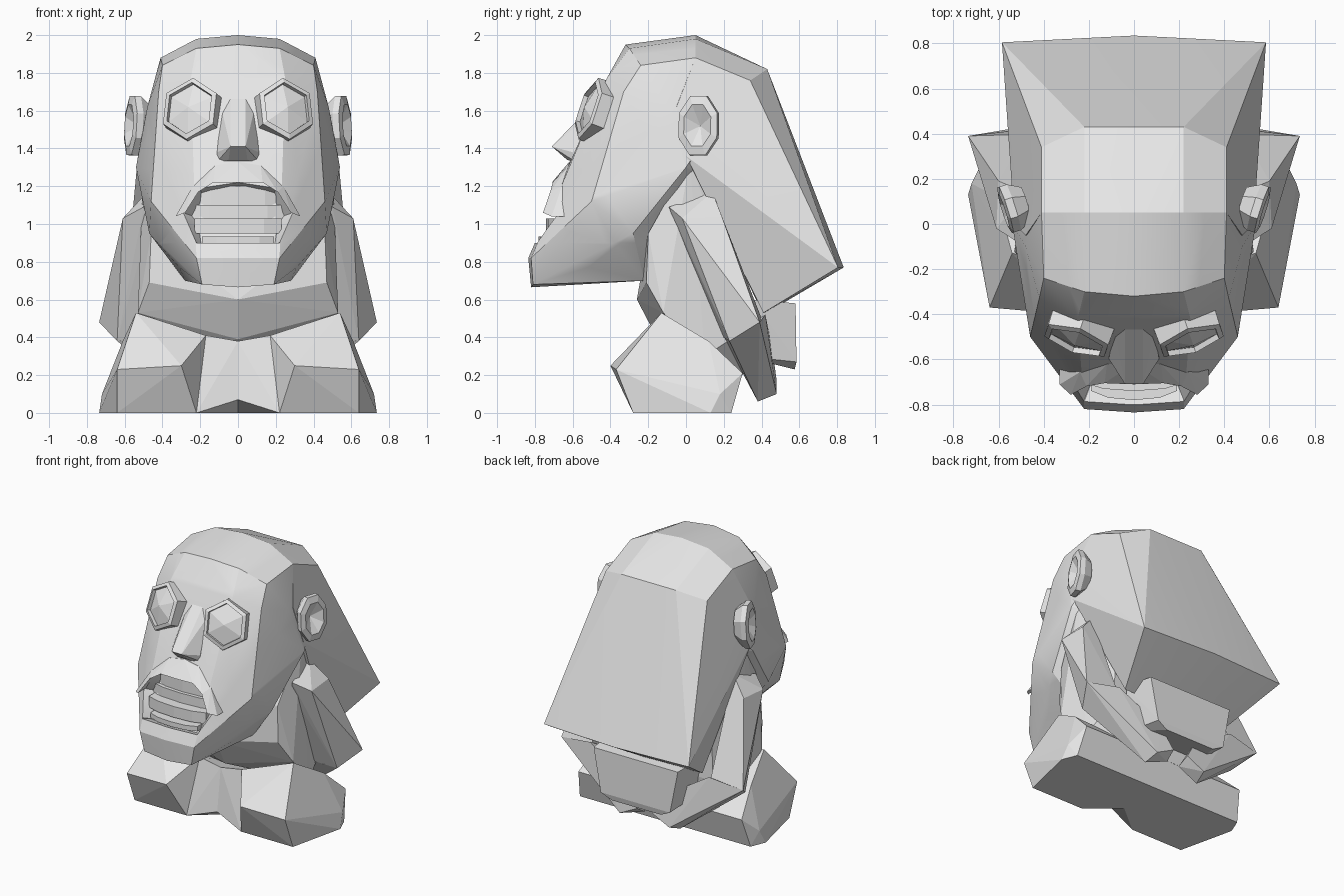
import bpy
import bmesh
import math
from mathutils import Vector

if "Cube" in bpy.data.objects:
    bpy.data.objects.remove(bpy.data.objects["Cube"])

stone = bpy.data.materials.new("grey stone")
stone.use_nodes = True
stone.diffuse_color = (0.8, 0.8, 0.8, 1)
stone.node_tree.nodes["Principled BSDF"].inputs["Base Color"].default_value = (0.8, 0.8, 0.8, 1)


def make_object(name, bm, smooth_angle=0):
    """Turn a bmesh into a stone object, smooth across shallow edges only."""
    bmesh.ops.recalc_face_normals(bm, faces=bm.faces[:])
    for face in bm.faces:
        face.smooth = smooth_angle > 0
    for edge in bm.edges:
        edge.smooth = edge.calc_face_angle(math.pi) < math.radians(smooth_angle)
    mesh = bpy.data.meshes.new(name)
    bm.to_mesh(mesh)
    bm.free()
    mesh.materials.append(stone)
    obj = bpy.data.objects.new(name, mesh)
    bpy.context.scene.collection.objects.link(obj)


def flip(points):
    return [(-x, y, z) for x, y, z in points]


def hull_mesh(points):
    """Faceted convex block: every plane with all points on one side is a face."""
    points = [Vector(p) for p in sorted(set(points))]
    count = len(points)
    found = {}
    for i in range(count):
        for j in range(i + 1, count):
            for k in range(j + 1, count):
                normal = (points[j] - points[i]).cross(points[k] - points[i])
                if normal.length < 0.0001:
                    continue
                normal.normalize()
                level = normal.dot(points[i])
                heights = [normal.dot(p) - level for p in points]
                if min(heights) > -0.00002 or max(heights) < 0.00002:
                    flat = frozenset(n for n, h in enumerate(heights) if abs(h) < 0.00002)
                    found[flat] = normal
    bm = bmesh.new()
    verts = [bm.verts.new(p) for p in points]
    for flat, normal in found.items():
        if any(flat < other for other in found):
            continue
        middle = sum((points[n] for n in flat), Vector()) / len(flat)
        u = normal.orthogonal().normalized()
        v = normal.cross(u)
        ring = sorted(flat, key=lambda n: math.atan2(v.dot(points[n] - middle),
                                                     u.dot(points[n] - middle)))
        bm.faces.new([verts[n] for n in ring])
    for vert in verts:
        if not vert.link_faces:
            bm.verts.remove(vert)
    bmesh.ops.recalc_face_normals(bm, faces=bm.faces[:])
    return bm


def symmetric(name, half, smooth_angle=0):
    make_object(name, hull_mesh(half + flip(half)), smooth_angle)


def pair(name, points):
    make_object("left_" + name, hull_mesh(points))
    make_object("right_" + name, hull_mesh(flip(points)))


def dished(name, center, normal, width, height, sides, rings, apex):
    """Elliptical stack of (scale, offset) rings closed by an apex point."""
    bm = bmesh.new()
    n = Vector(normal).normalized()
    u = Vector((0, 0, 1)).cross(n).normalized()
    v = n.cross(u)
    center = Vector(center)
    loops = []
    for scale, offset in rings:
        loop = []
        for i in range(sides):
            a = math.tau * (i + 0.5 * (sides == 8)) / sides + math.pi / 2
            spot = center + n * offset
            spot += (u * math.cos(a) * width + v * math.sin(a) * height) * scale
            loop.append(bm.verts.new(spot))
        loops.append(loop)
    tip = bm.verts.new(center + n * apex)
    bm.faces.new(loops[0])
    for i in range(sides):
        j = (i + 1) % sides
        for low, high in zip(loops, loops[1:]):
            bm.faces.new((low[i], low[j], high[j], high[i]))
        bm.faces.new((loops[-1][i], loops[-1][j], tip))
    make_object(name, bm)


def face_y(z):
    """Depth of the sloping face plane at a height."""
    return -0.42 - 0.437 * (1.77 - z)


# Face and skull
skull = [
    (0, 0.05, 2), (0.22, 0.05, 1.98), (0.41, 0.05, 1.88),
    (0, -0.32, 1.95), (0.22, -0.3, 1.93), (0.4, -0.24, 1.84),
    (0, -0.42, 1.77), (0.25, -0.42, 1.77), (0.42, -0.33, 1.7),
    (0.48, -0.1, 1.62), (0.54, 0, 1.3), (0.46, -0.5, 1.12),
    (0.47, -0.28, 0.95), (0.31, -0.52, 0.77), (0.28, -0.22, 0.7),
    (0.19, -0.81, 0.68), (0.22, -0.82, 0.82), (0, -0.835, 0.82),
    (0, -0.82, 0.665), (0.4, 0.3, 1.75), (0.3, 0.2, 1.2)]
head = hull_mesh(skull + flip(skull))

# Mouth opening: score the outline into the face and sink the faces inside it
right_half = [(0, 1.22), (0.2, 1.19), (0.29, 1.06), (0.22, 0.9)]
outline = right_half + [(-x, z) for x, z in reversed(right_half[1:])]
sides = list(zip(outline, outline[1:] + outline[:1]))
for (ax, az), (bx, bz) in sides:
    bmesh.ops.bisect_plane(head, geom=head.verts[:] + head.edges[:] + head.faces[:],
                           dist=0.0001, plane_co=(ax, 0, az), plane_no=(az - bz, 0, bx - ax))
mouth = []
for face in head.faces:
    c = face.calc_center_median()
    if c.y < -0.5 and all((bx - ax) * (c.z - az) < (bz - az) * (c.x - ax)
                          for (ax, az), (bx, bz) in sides):
        mouth.append(face)
bmesh.ops.inset_region(head, faces=mouth, thickness=0.005, depth=-0.08, use_even_offset=True)
make_object("head", head, 22)

# Teeth and lower lip bars, bowed back at the ends
bars = [("upper_teeth", 1.1, 1.2, 0.24, -0.64), ("lower_teeth", 1.02, 1.1, 0.26, -0.665),
        ("lower_lip", 0.95, 1.03, 0.23, -0.74), ("lip_ledge", 0.9, 0.935, 0.19, -0.78)]
for name, low, high, half, front in bars:
    symmetric(name, [(x, y + back, z) for z in (low, high)
                     for x, y in ((0, front), (half * 0.6, front + 0.01), (half, front + 0.04))
                     for back in (0, 0.12)])

# Upper lip arching over the mouth
outer = [(0, 1.33), (0.12, 1.31), (0.24, 1.2), (0.33, 1.04)]
inner = [(0, 1.22), (0.13, 1.22), (0.21, 1.17), (0.28, 1.06)]
for i, part in enumerate(("middle", "bend", "corner")):
    corners = []
    for k in (i, i + 1):
        for (x, z), lift in ((outer[k], 0.005), (inner[k], 0.05)):
            front = face_y(z) - lift + x * x * 0.3
            corners += [(x, front, z), (x, front + 0.09, z)]
    pair("upper_lip_" + part, corners)

# Nose
symmetric("nose", [
    (0.04, -0.45, 1.68), (0.09, -0.46, 1.62), (0.04, -0.71, 1.41),
    (0.11, -0.6, 1.38), (0.12, -0.57, 1.32), (0.05, -0.63, 1.34)])

# Eyes and ears
for side, s in (("left", 1), ("right", -1)):
    dished(side + "_eye", (s * 0.245, -0.485, 1.6), (s * 0.3, -0.88, 0.32),
           0.165, 0.175, 6, [(1, -0.05), (0.98, 0.035), (0.82, 0.045), (0.8, 0.02)], 0.06)
    dished(side + "_ear", (s * 0.545, 0.07, 1.52), (s * 0.95, -0.3, 0.06),
           0.115, 0.17, 8, [(0.7, -0.07), (1, -0.01), (1, 0.025), (0.7, 0.035)], -0.02)

# Headdress sweeping back to a wide tail
symmetric("headdress", [
    (0, 0.05, 2), (0.22, 0.05, 1.98), (0.41, 0.05, 1.88),
    (0, 0.43, 1.82), (0.22, 0.43, 1.82), (0.41, 0.34, 1.76),
    (0.48, -0.05, 1.62), (0.53, 0, 1.36), (0.585, 0.805, 0.77),
    (0, 0.835, 0.77), (0.42, 0.41, 0.53), (0, 0.41, 0.52)], 18)

# Neck with the folded collar below
symmetric("neck", [
    (0.47, -0.21, 0.69), (0, -0.26, 0.6), (0.46, -0.2, 0.95),
    (0.5, 0.02, 1.34), (0.53, -0.12, 0.53), (0, -0.15, 0.39),
    (0.45, 0.33, 0.45), (0.4, 0.3, 1.2), (0.5, 0.1, 0.3), (0.3, 0.3, 0.2)])

# Shoulders and chest
pair("shoulder", [
    (0.64, -0.37, 0.23), (0.3, -0.4, 0.25), (0.22, -0.28, 0), (0.64, -0.28, 0),
    (0.735, 0.13, 0), (0.72, 0.18, 0.1), (0.66, 0.3, 0.21), (0.69, 0.24, 0),
    (0.54, -0.13, 0.53), (0.17, -0.2, 0.41), (0.61, 0.12, 0.38),
    (0.2, 0.3, 0.21), (0.2, 0.24, 0)])
pair("chest", [
    (0, -0.2, 0.38), (0, -0.24, 0.07), (0, -0.1, 0), (0.22, -0.28, 0),
    (0.17, -0.2, 0.41), (0.3, 0.3, 0.21), (0, 0.3, 0.21), (0, 0.24, 0), (0.3, 0.24, 0)])

# Side lappets that fold behind the back
pair("lappet", [
    (0.5, -0.09, 1.09), (0.48, 0.14, 1.17), (0.61, -0.02, 1.03), (0.6, 0.19, 1.04),
    (0.735, 0.39, 0.48), (0.64, 0.23, 0.38), (0.47, -0.06, 1), (0.48, 0.4, 0.5),
    (0.48, 0.2, 0.4)])
pair("lappet_end", [
    (0.735, 0.39, 0.48), (0.64, 0.23, 0.38), (0.48, 0.42, 0.52), (0.45, 0.2, 0.4),
    (0.22, 0.38, 0.06), (0.2, 0.48, 0.1), (0.05, 0.4, 0.12), (0.06, 0.48, 0.17),
    (0.15, 0.46, 0.32)])

# Hair block under the tail
symmetric("hair_block", [
    (0.34, 0.58, 0.58), (0.28, 0.585, 0.27), (0.2, 0.575, 0.23), (0.24, 0.46, 0.27),
    (0.36, 0.35, 0.6), (0.3, 0.3, 0.3)])
